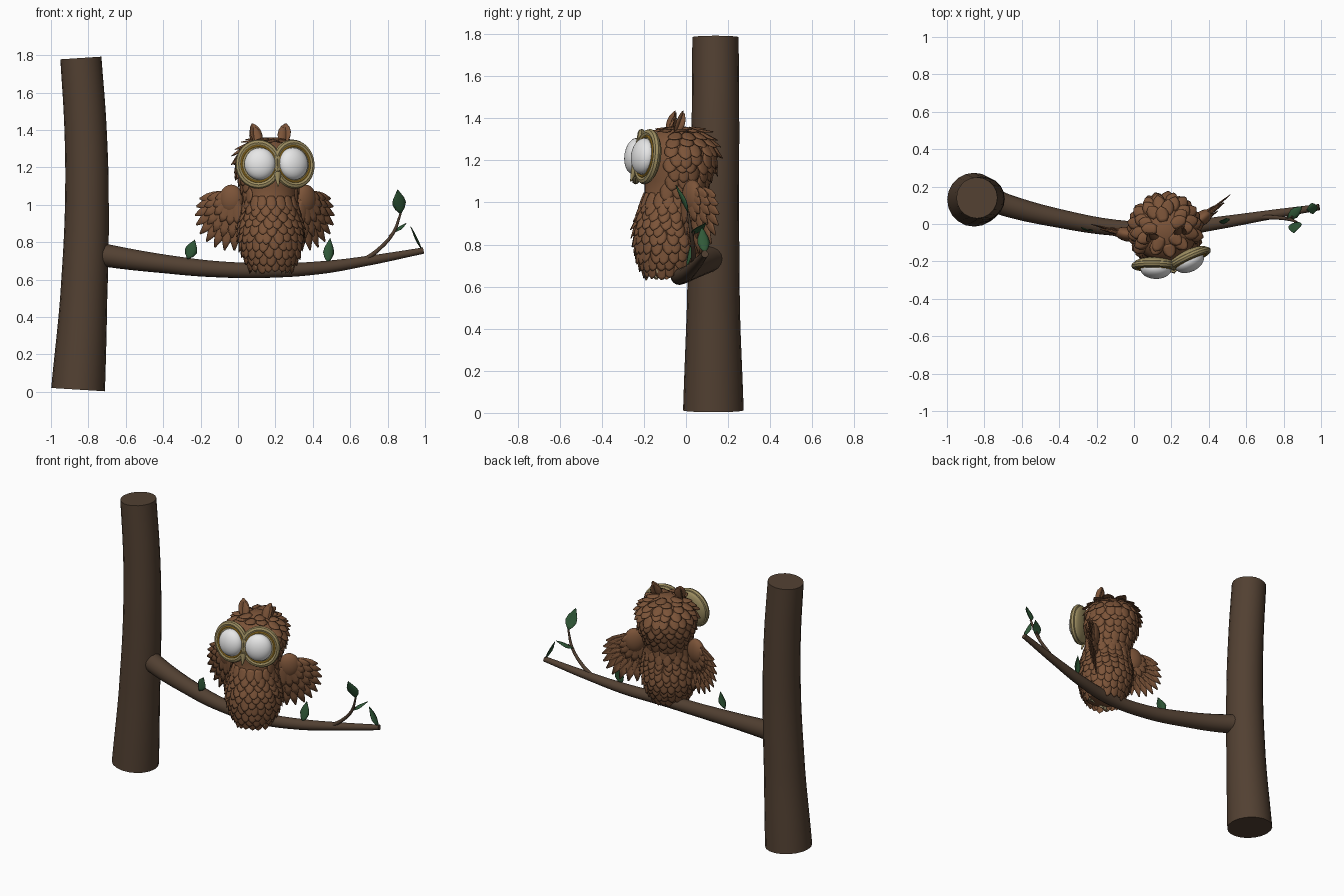
import bpy, bmesh, math, random
from mathutils import Vector, Matrix

random.seed(4)
cube = bpy.data.objects.get("Cube")
if cube:
    bpy.data.objects.remove(cube)


def material(name, rgb):
    m = bpy.data.materials.new(name)
    m.use_nodes = True
    m.diffuse_color = (*rgb, 1)
    m.node_tree.nodes["Principled BSDF"].inputs["Base Color"].default_value = (*rgb, 1)
    return m


BARK = material("dark bark", (0.085, 0.052, 0.032))
PLUME = material("brown feather", (0.2, 0.088, 0.04))
TAN = material("tan face", (0.34, 0.27, 0.12))
WHITE = material("eye white", (0.8, 0.8, 0.8))
GOLD = material("gold ring", (0.6, 0.33, 0.03))
CLAW = material("pale claw", (0.38, 0.32, 0.18))
GREEN = material("leaf green", (0.03, 0.1, 0.04))

# The bird stands on the branch, turned slightly to its left
BIRD = Matrix.Translation((0.17, -0.05, 0)) @ Matrix.Rotation(math.radians(12), 4, 'Z')


def finish(obj, mat, angle=40):
    obj.data.materials.clear()
    obj.data.materials.append(mat)
    bpy.ops.object.select_all(action='DESELECT')
    obj.select_set(True)
    bpy.context.view_layer.objects.active = obj
    bpy.ops.object.shade_smooth_by_angle(angle=math.radians(angle))
    return obj


def from_bmesh(name, bm, mat, matrix=Matrix(), thick=0):
    mesh = bpy.data.meshes.new(name)
    bm.to_mesh(mesh)
    bm.free()
    obj = bpy.data.objects.new(name, mesh)
    bpy.context.collection.objects.link(obj)
    obj.matrix_world = matrix
    if thick:
        obj.modifiers.new("thickness", 'SOLIDIFY').thickness = thick
    return finish(obj, mat)


def tube(name, points, mat, matrix=Matrix(), sides=5):
    """Tapered tube through (x, y, z, radius) points."""
    curve = bpy.data.curves.new(name, 'CURVE')
    curve.dimensions = '3D'
    curve.bevel_depth = 1
    curve.bevel_resolution = sides
    curve.resolution_u = 8
    curve.use_fill_caps = True
    spline = curve.splines.new('BEZIER')
    spline.bezier_points.add(len(points) - 1)
    for p, (x, y, z, r) in zip(spline.bezier_points, points):
        p.co, p.radius = (x, y, z), r
        p.handle_left_type = p.handle_right_type = 'AUTO'
    obj = bpy.data.objects.new(name, curve)
    bpy.context.collection.objects.link(obj)
    bpy.ops.object.select_all(action='DESELECT')
    obj.select_set(True)
    bpy.context.view_layer.objects.active = obj
    bpy.ops.object.convert(target='MESH')
    obj = bpy.context.object
    obj.matrix_world = matrix
    return finish(obj, mat)


FEATHER = (0.55, 0.85, 1.0, 0.95, 0.7, 0.12)
LEAF = (0.06, 0.7, 1.0, 0.85, 0.45, 0.02)


def blade(bm, base, along, normal, length, width, shape=FEATHER, camber=0.12, bend=0.0):
    """Curved feather or leaf plate starting at base."""
    along = Vector(along).normalized()
    side = along.cross(Vector(normal)).normalized()
    up = side.cross(along)
    rows = []
    for i, w in enumerate(shape):
        t = i / (len(shape) - 1)
        rows.append([bm.verts.new(Vector(base) + along * length * t
                                  + side * (s * w * width / 2)
                                  + up * (bend * length * t * t - camber * width * w * s * s))
                     for s in (-1, -0.5, 0, 0.5, 1)])
    for a, b in zip(rows, rows[1:]):
        for k in range(4):
            bm.faces.new((a[k], a[k + 1], b[k + 1], b[k]))


# Trunk, branch and twig
tube("trunk", [(-.855, .13, .012, .144), (-.825, .13, .5, .126), (-.808, .135, 1, .117),
               (-.815, .14, 1.4, .113), (-.84, .14, 1.785, .11)], BARK, sides=8)
tube("branch", [(-.76, .13, .74, .063), (-.68, .1, .725, .06), (-.4, .03, .685, .05),
                (-.1, -.02, .655, .043), (.2, -.03, .65, .039), (.45, .005, .665, .034),
                (.7, .045, .702, .026), (.99, .09, .755, .017)], BARK, sides=6)
tube("twig", [(.66, .035, .695, .014), (.75, .035, .76, .011), (.83, .025, .85, .009),
              (.87, .01, .955, .006)], BARK, sides=3)
tube("side_twig", [(.81, .03, .83, .007), (.85, .04, .872, .004)], BARK, sides=3)

# Leaves: base, direction, facing, length, width
for name, base, along, facing, length, width in (
        ("twig_tip_leaf", (.87, .01, .95), (-.1, -.6, 1), (.25, -1, -.4), .145, .075),
        ("side_twig_leaf", (.82, .025, .85), (1, .9, .9), (-.5, -.3, 1), .12, .055),
        ("branch_tip_leaf", (.985, .09, .76), (-.35, -.1, 1), (1, .1, .35), .14, .06),
        ("left_branch_leaf", (.48, .0, .69), (.12, .1, 1), (.2, -1, 0), .135, .06),
        ("right_branch_leaf", (-.27, -.03, .71), (.35, -.2, 1), (-.2, -1, .1), .11, .07)):
    bm = bmesh.new()
    blade(bm, base, along, facing, length, width, LEAF, 0.15, -0.12)
    from_bmesh(name, bm, GREEN, thick=0.003)

# Body and head profile: height, radius, forward shift
PROFILE = [(.655, .05, -.04), (.68, .12, -.035), (.74, .15, -.03), (.82, .168, -.025),
           (.9, .165, -.025), (.97, .148, -.02), (1.04, .138, -.01), (1.1, .152, .005),
           (1.18, .172, .015), (1.25, .172, .02), (1.3, .152, .02), (1.34, .1, .02),
           (1.36, .03, .02)]


def surface(t, a):
    i = min(int(t), len(PROFILE) - 2)
    z, r, y = (p + (q - p) * (t - i) for p, q in zip(PROFILE[i], PROFILE[i + 1]))
    return Vector((r * math.sin(a), y - r * math.cos(a), z))


bm = bmesh.new()
SEG = 28
rings = [[bm.verts.new(surface(t, math.tau * k / SEG)) for k in range(SEG)]
         for t in range(len(PROFILE))]
for a, b in zip(rings, rings[1:]):
    for k in range(SEG):
        n = (k + 1) % SEG
        bm.faces.new((a[k], a[n], b[n], b[k]))
bm.faces.new(rings[0][::-1])
bm.faces.new(rings[-1])
from_bmesh("body", bm, PLUME, BIRD)


def plumage(name, steps, length, width, lift, skip_face=False):
    """Overlapping rows of feathers following the body surface."""
    bm = bmesh.new()
    for row, t in enumerate(steps):
        radius = math.hypot(*(surface(t, 0) - surface(t, math.pi)).xy) / 2
        count = max(5, round(math.tau * radius / (width * 0.78)))
        for k in range(count):
            a = math.tau * (k + row % 2 / 2) / count + random.uniform(-.06, .06)
            base = surface(t, a)
            if skip_face and math.cos(a) > 0.45 and base.z < 1.335:
                continue
            down = surface(t - 0.35, a) - surface(t + 0.02, a)
            across = surface(t, a + 0.1) - surface(t, a - 0.1)
            out = across.cross(-down).normalized()
            along = down.normalized() + out * lift
            blade(bm, base + out * 0.004, along, out,
                  length * random.uniform(.9, 1.12), width, bend=-0.04)
    from_bmesh(name, bm, PLUME, BIRD, thick=0.003)


plumage("body_feathers", [1.5, 2.1, 2.6, 3.1, 3.6, 4.1, 4.6, 5.1, 5.6, 6.1], .075, .062, .2)
plumage("head_feathers", [6.8, 7.4, 7.9, 8.4, 8.9, 9.5, 10.2, 10.8, 11.3, 11.8],
        .075, .07, .22, True)

# Wings: fanned long feathers, shorter layers on both faces, round shoulder
for label, s in (("left", 1), ("right", -1)):
    out = Vector((s * 0.92, 0.4, 0))
    face = Vector((s * 0.4, -0.92, 0))
    hinge = Vector((s * 0.185, 0.03, 1.04))
    bm = bmesh.new()
    for layer, scale, count in ((0, 1, 10), (0.014, .76, 8), (-0.014, .76, 8),
                                (0.026, .52, 6), (-0.026, .52, 6)):
        for k in range(count):
            a = math.radians(2 + 98 * k / (count - 1))
            along = out * math.cos(a) - Vector((0, 0, math.sin(a)))
            length = (0.19 + 0.1 * math.sin(min(a * 1.25, 1.9))) * scale
            blade(bm, hinge + face * (layer + 0.001 * k), along,
                  face if layer >= 0 else -face, length, .075, bend=-0.06)
    from_bmesh(label + "_wing_feathers", bm, PLUME, BIRD, thick=0.003)

    bm = bmesh.new()
    bmesh.ops.create_uvsphere(bm, u_segments=20, v_segments=12, radius=1,
                              matrix=Matrix.Translation(hinge + out * 0.02 - Vector((0, 0, .012)))
                              @ Matrix.Rotation(s * 0.41, 4, 'Z')
                              @ Matrix.Diagonal((.066, .038, .08, 1)))
    from_bmesh(label + "_shoulder", bm, PLUME, BIRD)

    # Ear tufts
    bm = bmesh.new()
    for dy, n in ((0, -1), (.02, 1)):
        blade(bm, (s * .07, -.03 + dy, 1.325), (s * .24, .38, 1), (s * .3, n, 0),
              .115, .07, bend=-.1, camber=.25)
    from_bmesh(label + "_ear", bm, PLUME, BIRD, thick=0.004)

    # Face disc with rim, gold ring and eye
    frame = (BIRD @ Matrix.Translation((s * .093, -.147, 1.216))
             @ Matrix.Rotation(s * math.radians(13), 4, 'Z')
             @ Matrix.Rotation(math.radians(90 - 7), 4, 'X'))
    bm = bmesh.new()
    bmesh.ops.create_uvsphere(bm, u_segments=28, v_segments=14, radius=1,
                              matrix=Matrix.Diagonal((.112, .122, .034, 1)))
    from_bmesh(label + "_face_disc", bm, TAN, frame)
    for part, major, minor, height, mat in (("face_rim", .106, .018, .012, TAN),
                                            ("eye_ring", .09, .005, .026, GOLD)):
        bpy.ops.mesh.primitive_torus_add(major_segments=32, minor_segments=8,
                                         major_radius=major, minor_radius=minor)
        ring = bpy.context.object
        ring.name = label + "_" + part
        ring.matrix_world = frame @ Matrix.Translation((0, 0, height)) @ Matrix.Diagonal((1, 1.07, 1, 1))
        finish(ring, mat)
    bm = bmesh.new()
    bmesh.ops.create_uvsphere(bm, u_segments=28, v_segments=16, radius=1,
                              matrix=Matrix.Translation((-s * .008, 0, .028))
                              @ Matrix.Diagonal((.083, .087, .052, 1)))
    from_bmesh(label + "_eye", bm, WHITE, frame)

    # Toes hooked over the branch
    for k in (-1, 0, 1):
        x = s * .07 + k * .022
        tube(label + "_toe", [(x - k * .012, -.045, .7, .011), (x, -.095, .708, .012),
                              (x + k * .003, -.105, .675, .01), (x, -.075, .635, .003)],
             CLAW, BIRD, sides=3)

# Beak
bm = bmesh.new()
bmesh.ops.create_cone(bm, cap_ends=True, segments=12, radius1=.022, radius2=.003, depth=.075,
                      matrix=Matrix.Translation((0, -.205, 1.135))
                      @ Matrix.Rotation(math.radians(160), 4, 'X'))
from_bmesh("beak", bm, TAN, BIRD)
